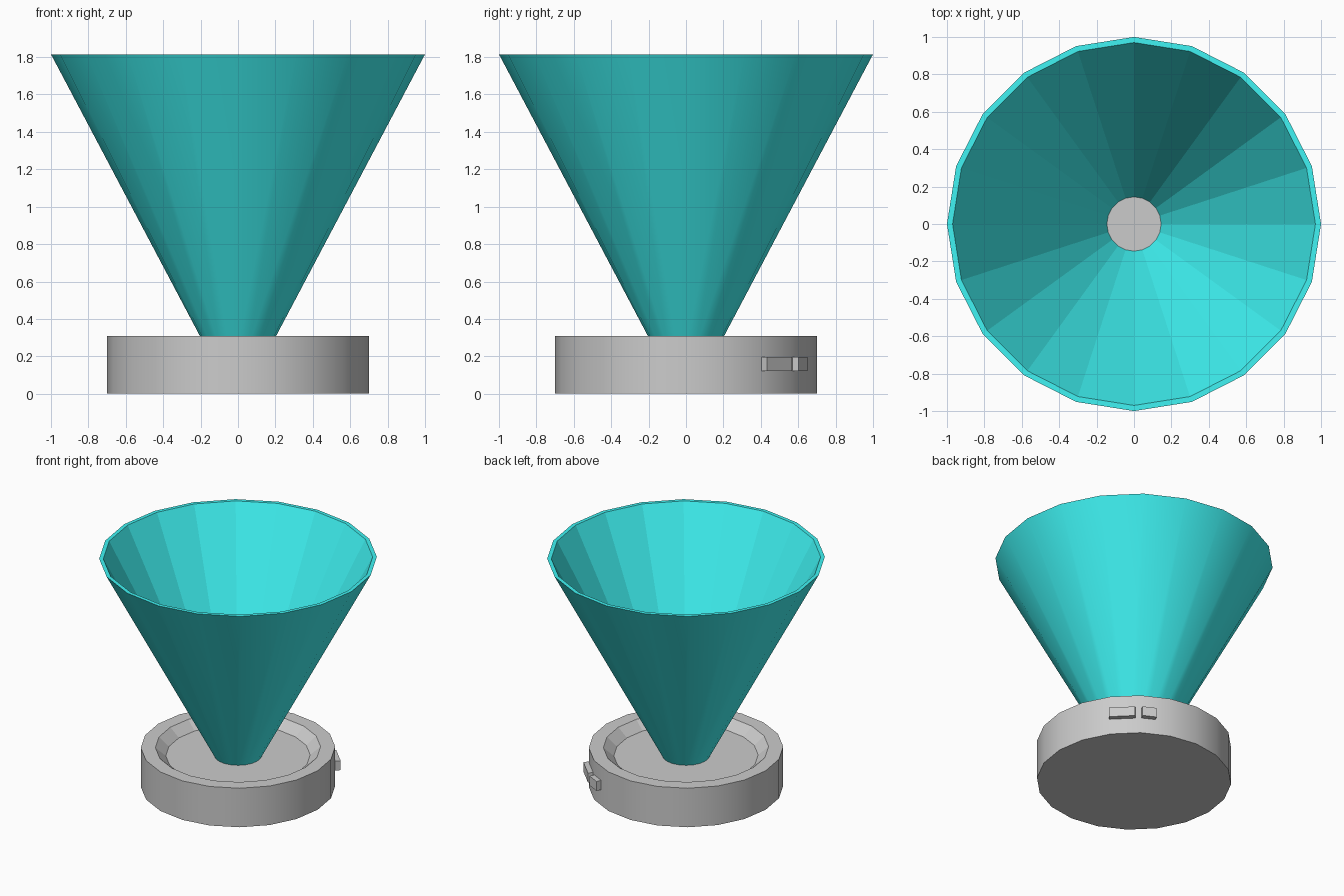
import bpy, bmesh, math
from mathutils import Matrix

if "Cube" in bpy.data.objects:
    bpy.data.objects.remove(bpy.data.objects["Cube"])

SIDES = 20


def lathe(name, profile, closed, smooth_bands):
    """Revolve an (r, z) profile; close it into a ring or cap both ends."""
    bm = bmesh.new()
    rings = []
    for r, z in profile:
        rings.append([bm.verts.new((r * math.cos(2 * math.pi * i / SIDES),
                                    r * math.sin(2 * math.pi * i / SIDES), z))
                      for i in range(SIDES)])
    n = len(rings)
    for k in range(n if closed else n - 1):
        a, b = rings[k], rings[(k + 1) % n]
        for i in range(SIDES):
            j = (i + 1) % SIDES
            bm.faces.new((a[i], a[j], b[j], b[i])).smooth = k in smooth_bands
    if not closed:
        bm.faces.new(rings[0][::-1])
        bm.faces.new(rings[-1])
    bmesh.ops.recalc_face_normals(bm, faces=bm.faces)
    return finish(name, bm)


def finish(name, bm):
    me = bpy.data.meshes.new(name)
    bm.to_mesh(me)
    bm.free()
    ob = bpy.data.objects.new(name, me)
    bpy.context.collection.objects.link(ob)
    return ob


def button(name, angle, t, width):
    """Small block on a facet of the base, offset t along the facet."""
    bm = bmesh.new()
    bmesh.ops.create_cube(bm, size=1)
    m = (Matrix.Rotation(math.radians(angle), 4, 'Z')
         @ Matrix.Translation((0.70, t, 0.16))
         @ Matrix.Diagonal((0.06, width, 0.075, 1)))
    bmesh.ops.transform(bm, matrix=m, verts=bm.verts)
    return finish(name, bm)


# Dish-shaped base: smooth outer wall, sloped recess, flat floor
lathe("base", [(0.70, 0), (0.70, 0.31), (0.595, 0.31), (0.52, 0.245)],
      False, {0})

# Hollow cone: smooth outside, faceted inside
cone = lathe("light_cone", [(0.17, 0.245), (1.0, 1.815), (0.97, 1.815), (0.145, 0.245)],
             True, {0})
mat = bpy.data.materials.new("cyan")
mat.diffuse_color = (0.05, 0.9, 0.9, 1)
mat.use_nodes = True
mat.node_tree.nodes["Principled BSDF"].inputs["Base Color"].default_value = mat.diffuse_color
cone.data.materials.append(mat)

# Two controls on neighbouring facets of the base
button("wide_button", 45, -0.023, 0.19)
button("narrow_button", 63, -0.053, 0.105)
